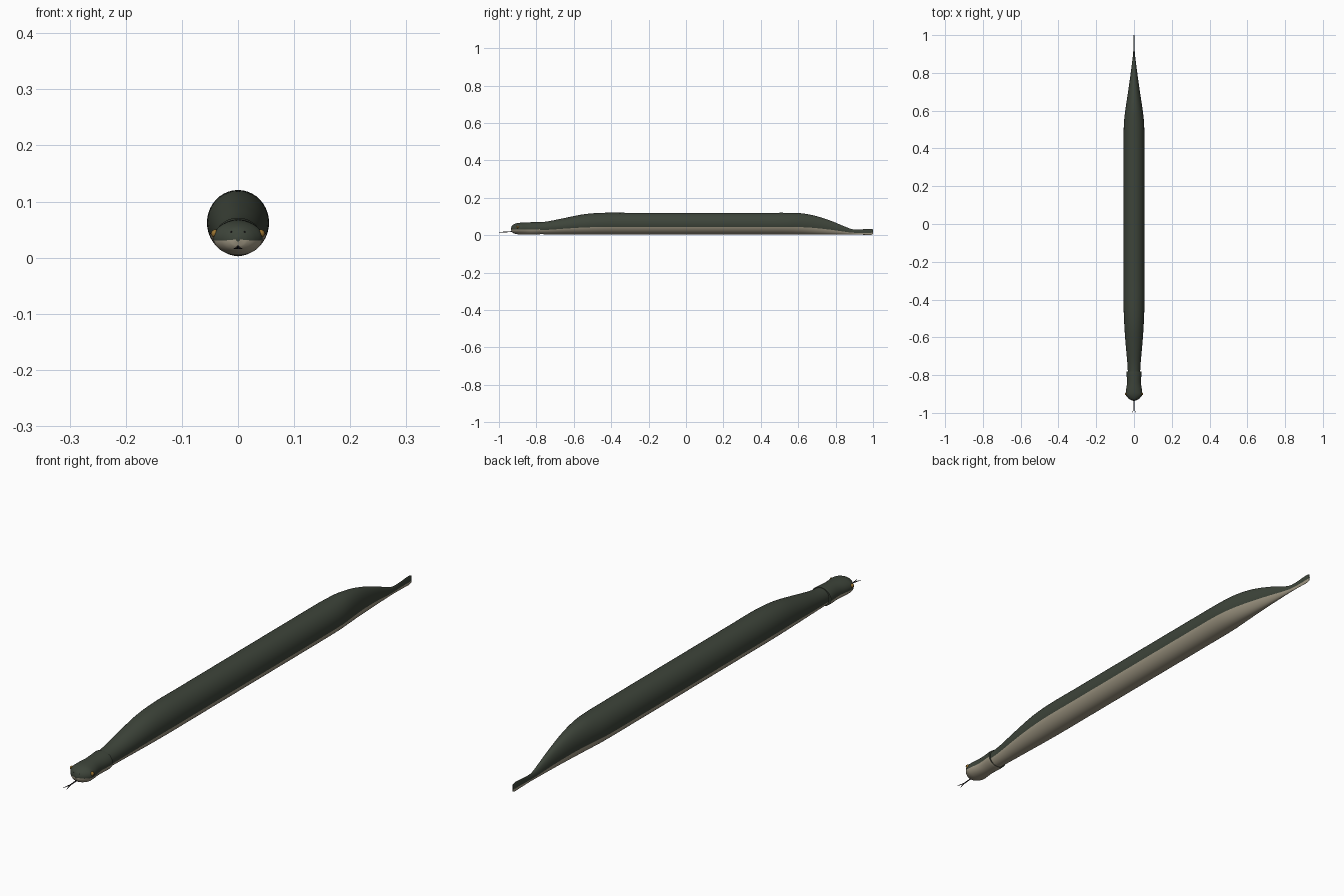
import bpy, bmesh, math
from mathutils import Vector

cube = bpy.data.objects.get("Cube")
if cube:
    bpy.data.objects.remove(cube, do_unlink=True)


def material(name, rgb):
    m = bpy.data.materials.new(name)
    m.use_nodes = True
    m.diffuse_color = (*rgb, 1)
    m.node_tree.nodes["Principled BSDF"].inputs["Base Color"].default_value = (*rgb, 1)
    return m


OLIVE = material("dark olive", (0.047, 0.058, 0.042))
CREAM = material("belly cream", (0.36, 0.32, 0.235))
AMBER = material("eye amber", (0.32, 0.17, 0.03))
BLACK = material("black", (0.012, 0.01, 0.012))


def finish(bm, name, mats, angle=50):
    bmesh.ops.recalc_face_normals(bm, faces=bm.faces)
    me = bpy.data.meshes.new(name)
    bm.to_mesh(me)
    bm.free()
    for m in mats:
        me.materials.append(m)
    ob = bpy.data.objects.new(name, me)
    bpy.context.collection.objects.link(ob)
    bpy.ops.object.select_all(action='DESELECT')
    ob.select_set(True)
    bpy.context.view_layer.objects.active = ob
    bpy.ops.object.shade_smooth_by_angle(angle=math.radians(angle))
    return ob


def smooth_stations(stations, steps):
    """Catmull-Rom through rows of (y, half width, bottom, top)."""
    pts = [Vector(s) for s in stations]
    pts = [pts[0]] + pts + [pts[-1]]
    out = []
    for a, b, c, d in zip(pts, pts[1:], pts[2:], pts[3:]):
        # tangents scaled by spacing along y
        span = c[0] - b[0]
        tb = (c - a) * (span / (c[0] - a[0]))
        tc = (d - b) * (span / (d[0] - b[0]))
        for i in range(steps):
            t = i / steps
            h = t * t * (3 - 2 * t)
            out.append(b * (1 - h) + c * h + tb * (t * (1 - t) ** 2) - tc * (t * t * (1 - t)))
    return out + [pts[-1]]


def loft(name, stations, belly_top, sides=40, steps=6):
    """Closed tube of oval rings; faces below the belly_top angle are cream."""
    bm = bmesh.new()
    rings = []
    for y, w, lo, hi in smooth_stations(stations, steps):
        mid, r = (lo + hi) / 2, (hi - lo) / 2
        angles = [2 * math.pi * k / sides for k in range(sides)]
        rings.append([bm.verts.new((w * math.cos(a), y, mid + r * math.sin(a))) for a in angles])
    limit = math.sin(math.radians(belly_top))
    for r0, r1 in zip(rings, rings[1:]):
        for k in range(sides):
            n = (k + 1) % sides
            f = bm.faces.new((r0[k], r0[n], r1[n], r1[k]))
            f.material_index = int(math.sin(2 * math.pi * (k + 0.5) / sides) < limit)
    bm.faces.new(rings[0])
    bm.faces.new(rings[-1])
    return finish(bm, name, [OLIVE, CREAM])


# Long body with a flattened paddle tail
loft("body", [
    (-0.82, 0.031, 0.006, 0.066),
    (-0.74, 0.035, 0.005, 0.074),
    (-0.64, 0.044, 0.005, 0.094),
    (-0.54, 0.051, 0.004, 0.113),
    (-0.44, 0.055, 0.004, 0.120),
    (-0.3, 0.055, 0.004, 0.120),
    (0.45, 0.055, 0.004, 0.120),
    (0.54, 0.053, 0.004, 0.120),
    (0.61, 0.045, 0.004, 0.118),
    (0.69, 0.033, 0.004, 0.104),
    (0.78, 0.020, 0.004, 0.075),
    (0.85, 0.011, 0.004, 0.046),
    (0.89, 0.006, 0.004, 0.032),
    (0.93, 0.003, 0.003, 0.031),
    (0.97, 0.003, 0.002, 0.034),
    (0.99, 0.003, 0.002, 0.034),
    (1.0, 0.002, 0.006, 0.030)], -18)

# Head with a raised rear edge and rounded snout
loft("head", [
    (-0.936, 0.004, 0.029, 0.037),
    (-0.932, 0.017, 0.019, 0.048),
    (-0.922, 0.031, 0.011, 0.057),
    (-0.905, 0.043, 0.006, 0.064),
    (-0.885, 0.043, 0.004, 0.067),
    (-0.84, 0.037, 0.003, 0.069),
    (-0.79, 0.040, 0.003, 0.071),
    (-0.78, 0.040, 0.004, 0.071)], -9)

# Eyes and pupils
for side, x in (("left", 1), ("right", -1)):
    for part, mat, r, off in (("eye", AMBER, 0.007, 0.0), ("pupil", BLACK, 0.003, 0.0048)):
        bm = bmesh.new()
        bmesh.ops.create_uvsphere(bm, u_segments=20, v_segments=12, radius=r)
        bmesh.ops.translate(bm, verts=bm.verts, vec=(x * (0.041 + off), -0.9, 0.043))
        finish(bm, f"{side}_{part}", [mat])

# Nostrils
for side, x in (("left", 1), ("right", -1)):
    bm = bmesh.new()
    bmesh.ops.create_uvsphere(bm, u_segments=10, v_segments=6, radius=0.0016)
    bmesh.ops.translate(bm, verts=bm.verts, vec=(x * 0.012, -0.931, 0.046))
    finish(bm, f"{side}_nostril", [BLACK])


def rod(name, points, radii, mat, sides=8):
    bm = bmesh.new()
    rings = [[bm.verts.new((x + r * math.cos(k * math.tau / sides), y,
                            z + r * math.sin(k * math.tau / sides))) for k in range(sides)]
             for (x, y, z), r in zip(points, radii)]
    for a, b in zip(rings, rings[1:]):
        for k in range(sides):
            n = (k + 1) % sides
            bm.faces.new((a[k], a[n], b[n], b[k]))
    bm.faces.new(rings[0])
    bm.faces.new(rings[-1])
    finish(bm, name, [mat])


# Forked tongue
rod("tongue", [(0, -0.91, 0.021), (0, -0.97, 0.017)], (0.0024, 0.002), BLACK)
for side, x in (("left", 1), ("right", -1)):
    rod(f"{side}_tongue_tip", [(0, -0.968, 0.017), (x * 0.004, -0.985, 0.017),
                               (x * 0.008, -1.0, 0.016)], (0.0018, 0.0014, 0.0005), BLACK)
